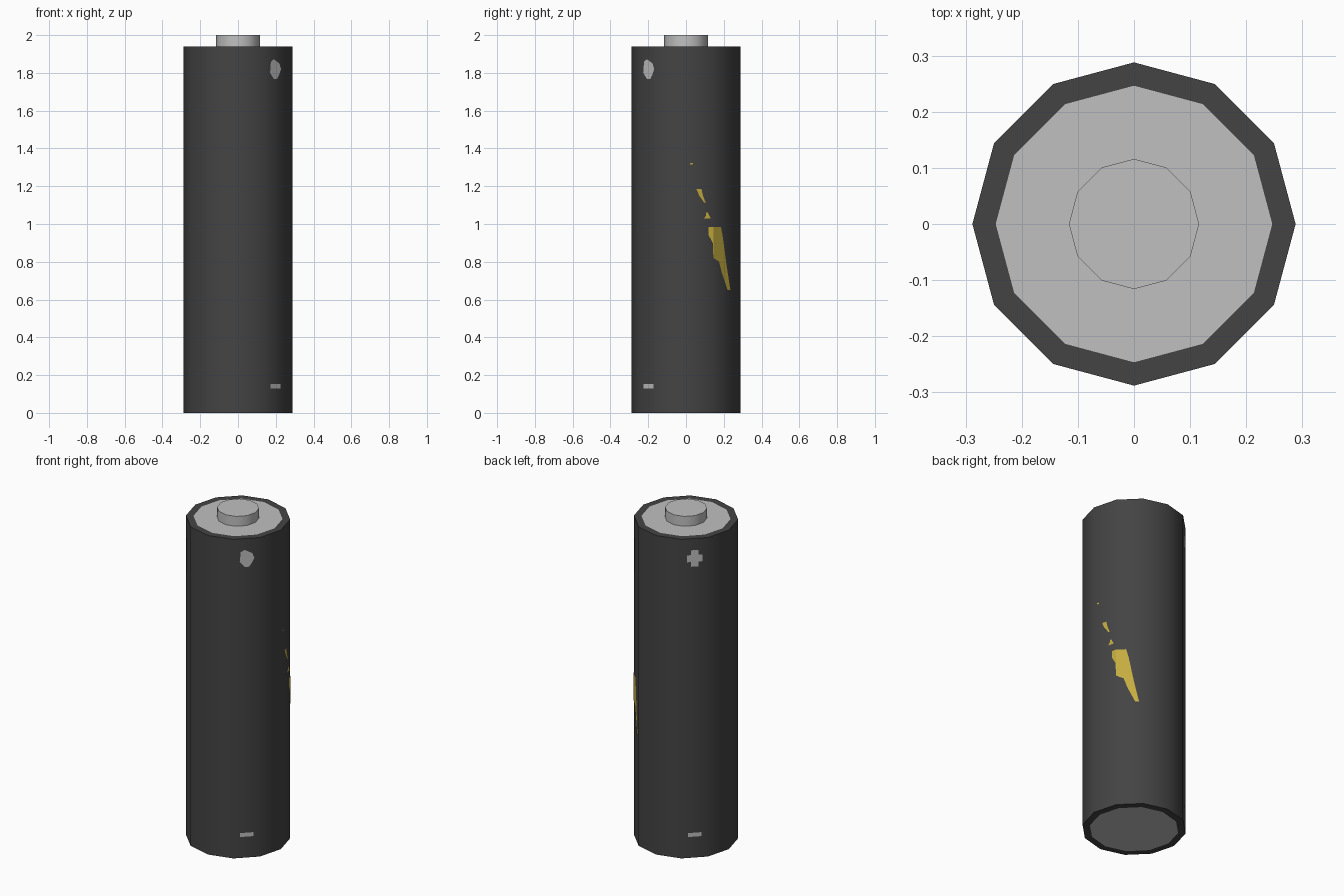
import bpy, bmesh, math
from mathutils import Vector, Matrix

if "Cube" in bpy.data.objects:
    bpy.data.objects.remove(bpy.data.objects["Cube"])

R, H, N = 0.288, 1.94, 12
LIFT = 0.002


def material(name, rgb):
    m = bpy.data.materials.new(name)
    m.diffuse_color = (*rgb, 1)
    m.use_nodes = True
    m.node_tree.nodes["Principled BSDF"].inputs["Base Color"].default_value = m.diffuse_color
    return m


DARK = material("charcoal wrapper", (0.057, 0.057, 0.057))
METAL = material("pale metal", (0.53, 0.53, 0.53))
GOLD = material("gold", (0.55, 0.41, 0.05))


def add_object(name, bm, mats):
    me = bpy.data.meshes.new(name)
    bm.to_mesh(me)
    bm.free()
    for m in mats:
        me.materials.append(m)
    ob = bpy.data.objects.new(name, me)
    bpy.context.collection.objects.link(ob)
    return ob


def smooth(ob):
    bpy.ops.object.select_all(action='DESELECT')
    ob.select_set(True)
    bpy.context.view_layer.objects.active = ob
    bpy.ops.object.shade_smooth_by_angle(angle=math.radians(40))


def cylinder(bm, r, z0, z1):
    bmesh.ops.create_cone(bm, cap_ends=True, segments=N, radius1=r, radius2=r,
                          depth=z1 - z0,
                          matrix=Matrix.Translation((0, 0, (z0 + z1) / 2)))


# Wrapper with a metal disc inset in each end
bm = bmesh.new()
cylinder(bm, R, 0, H)
ends = [f for f in bm.faces if abs(f.normal.z) > 0.9]
bmesh.ops.inset_individual(bm, faces=ends, thickness=0.0415)
for f in ends:
    f.material_index = 1
smooth(add_object("battery_body", bm, [DARK, METAL]))

# Raised positive terminal
bm = bmesh.new()
cylinder(bm, 0.116, H, 2.0)
smooth(add_object("positive_terminal", bm, [METAL]))


# Flat marks on a facet: points are (sideways, height)
def facet_mark(name, angle, points):
    a = math.radians(angle)
    out = Vector((math.cos(a), math.sin(a), 0))
    side = Vector((-math.sin(a), math.cos(a), 0))
    d = R * math.cos(math.pi / N) + LIFT
    bm = bmesh.new()
    f = bm.faces.new([bm.verts.new(out * d + side * s + Vector((0, 0, z)))
                      for s, z in points])
    f.normal_update()
    if f.normal.dot(out) < 0:
        f.normal_flip()
    add_object(name, bm, [METAL])


blob = [(-0.04, 1.80), (-0.012, 1.768), (0.012, 1.768), (0.028, 1.79),
        (0.042, 1.82), (0.03, 1.85), (-0.012, 1.872), (-0.034, 1.86)]
w, a, b = 0.021, 0.043, 0.05
cross = [(-w, 1.82 + b), (w, 1.82 + b), (w, 1.82 + w), (a, 1.82 + w),
         (a, 1.82 - w), (w, 1.82 - w), (w, 1.82 - b), (-w, 1.82 - b),
         (-w, 1.82 - w), (-a, 1.82 - w), (-a, 1.82 + w), (-w, 1.82 + w)]
dash = [(-0.038, 0.128), (0.038, 0.128), (0.038, 0.152), (-0.038, 0.152)]
for tag, ang, plus in (("front", -45, blob), ("back", 135, cross)):
    facet_mark(tag + "_plus_mark", ang, plus)
    facet_mark(tag + "_minus_mark", ang, dash)

# Worn lightning bolt, drawn in (y, z) then wrapped over two facets
pieces = [
    [(0.12, 0.985), (0.185, 0.985), (0.195, 0.93), (0.20, 0.83), (0.215, 0.78),
     (0.235, 0.65), (0.22, 0.65), (0.19, 0.74), (0.175, 0.80), (0.145, 0.82),
     (0.142, 0.90), (0.12, 0.94)],
    [(0.055, 1.185), (0.082, 1.185), (0.09, 1.15), (0.105, 1.11),
     (0.095, 1.115), (0.07, 1.15)],
    [(0.105, 1.06), (0.115, 1.06), (0.118, 1.035), (0.13, 1.03),
     (0.095, 1.028), (0.108, 1.04)],
    [(0.02, 1.322), (0.036, 1.322), (0.036, 1.315), (0.02, 1.315)],
]
bm = bmesh.new()
for p in pieces:
    bm.faces.new([bm.verts.new((0, y, z)) for y, z in p])
corner = [Vector((math.cos(i * math.pi / 6), math.sin(i * math.pi / 6))) * (R + LIFT)
          for i in range(3)]
bmesh.ops.triangulate(bm, faces=bm.faces[:])
bmesh.ops.bisect_plane(bm, geom=bm.verts[:] + bm.edges[:] + bm.faces[:],
                       plane_co=(0, corner[1].y, 0), plane_no=(0, 1, 0))
for v in bm.verts:
    i = 0 if v.co.y <= corner[1].y else 1
    p, q = corner[i], corner[i + 1]
    v.co.x = p.x + (q.x - p.x) * (v.co.y - p.y) / (q.y - p.y)
bm.normal_update()
for f in bm.faces:
    if f.normal.x < 0:
        f.normal_flip()
add_object("lightning_bolt", bm, [GOLD])
